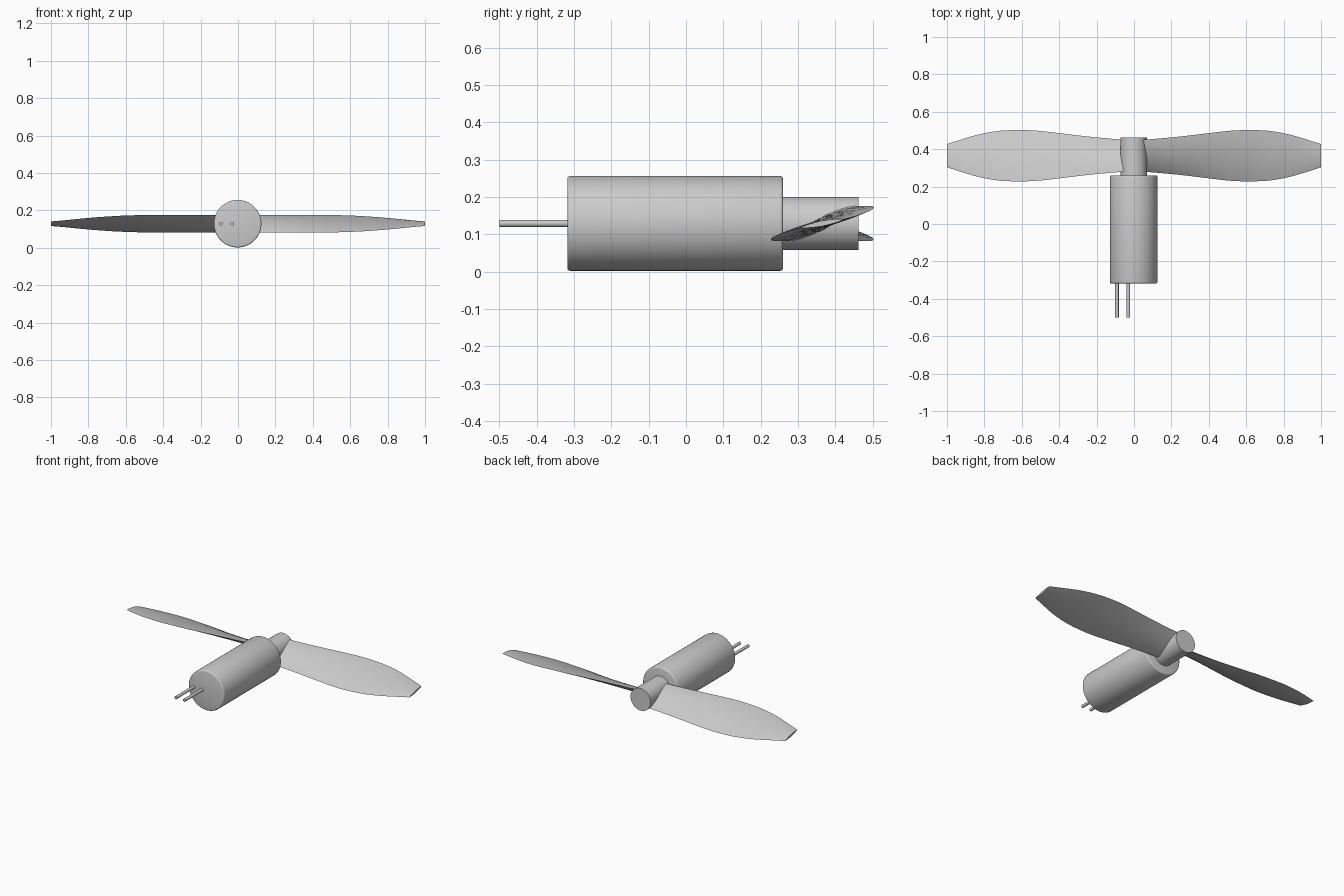
import bpy, bmesh, math
from mathutils import Matrix

if "Cube" in bpy.data.objects:
    bpy.data.objects.remove(bpy.data.objects["Cube"])

AXIS_Z = 0.129

grey = bpy.data.materials.new("light grey")
grey.use_nodes = True
colour = (0.6, 0.6, 0.6, 1)
grey.diffuse_color = colour
grey.node_tree.nodes["Principled BSDF"].inputs["Base Color"].default_value = colour


def finish(name, bm, bevel=0):
    """Turn a bmesh into a smooth-shaded grey object."""
    bmesh.ops.recalc_face_normals(bm, faces=bm.faces)
    mesh = bpy.data.meshes.new(name)
    bm.to_mesh(mesh)
    bm.free()
    mesh.materials.append(grey)
    obj = bpy.data.objects.new(name, mesh)
    bpy.context.collection.objects.link(obj)
    bpy.ops.object.select_all(action="DESELECT")
    obj.select_set(True)
    bpy.context.view_layer.objects.active = obj
    if bevel:
        mod = obj.modifiers.new("rounded_rim", "BEVEL")
        mod.width = bevel
        mod.segments = 3
        mod.limit_method = "ANGLE"
        bpy.ops.object.modifier_apply(modifier=mod.name)
    bpy.ops.object.shade_smooth_by_angle(angle=math.radians(35))
    return obj


def rod(name, x, y0, y1, radius, sides=64, bevel=0):
    """Cylinder running along y."""
    bm = bmesh.new()
    place = Matrix.Translation((x, (y0 + y1) / 2, AXIS_Z)) @ Matrix.Rotation(math.pi / 2, 4, "X")
    bmesh.ops.create_cone(bm, cap_ends=True, segments=sides, radius1=radius,
                          radius2=radius, depth=y1 - y0, matrix=place)
    return finish(name, bm, bevel)


# Station: distance from the axis, half chord along y, half rise along z, thickness
STATIONS = [
    (0.02, 0.083, 0.048, 0.034), (0.10, 0.089, 0.047, 0.032),
    (0.25, 0.103, 0.047, 0.030), (0.40, 0.121, 0.047, 0.028),
    (0.52, 0.134, 0.046, 0.026), (0.62, 0.137, 0.043, 0.024),
    (0.72, 0.133, 0.037, 0.022), (0.82, 0.116, 0.029, 0.020),
    (0.91, 0.091, 0.020, 0.017), (1.00, 0.062, 0.012, 0.014),
]


def catmull(a, b, c, d, t):
    return tuple(0.5 * (2 * q + (r - p) * t + (2 * p - 5 * q + 4 * r - s) * t * t
                        + (3 * q - p - 3 * r + s) * t ** 3)
                 for p, q, r, s in zip(a, b, c, d))


def smooth_stations(steps=4):
    pts = [STATIONS[0]] + STATIONS + [STATIONS[-1]]
    out = [catmull(*pts[i:i + 4], k / steps) for i in range(len(pts) - 3) for k in range(steps)]
    return out + [STATIONS[-1]]


def blade(name, side):
    """Loft a twisted lens section outwards; side -1 is the half turn about y."""
    bm = bmesh.new()
    rings = []
    count = 24
    for x, half, rise, thick in smooth_stations():
        tilt = math.atan2(rise, half)
        chord = math.hypot(rise, half)
        ring = []
        for i in range(count):
            a = 2 * math.pi * i / count
            u = math.cos(a) * chord
            v = math.copysign(math.sin(a) ** 2, math.sin(a)) * thick / 2
            y = u * math.cos(tilt) - v * math.sin(tilt)
            z = u * math.sin(tilt) + v * math.cos(tilt)
            ring.append(bm.verts.new((side * x, 0.365 + y, AXIS_Z + side * z)))
        rings.append(ring)
    for r0, r1 in zip(rings, rings[1:]):
        for i in range(count):
            j = (i + 1) % count
            bm.faces.new((r0[i], r0[j], r1[j], r1[i]))
    bm.faces.new(rings[0])
    bm.faces.new(rings[-1])
    return finish(name, bm)


# Motor, hub and terminals
rod("motor_body", -0.002, -0.318, 0.26, 0.127, bevel=0.008)
rod("propeller_hub", -0.002, 0.25, 0.462, 0.071)
for label, px in (("right_terminal", -0.091), ("left_terminal", -0.03)):
    rod(label, px, -0.5, -0.31, 0.0095, sides=24)

# Propeller
blade("left_blade", 1)
blade("right_blade", -1)
